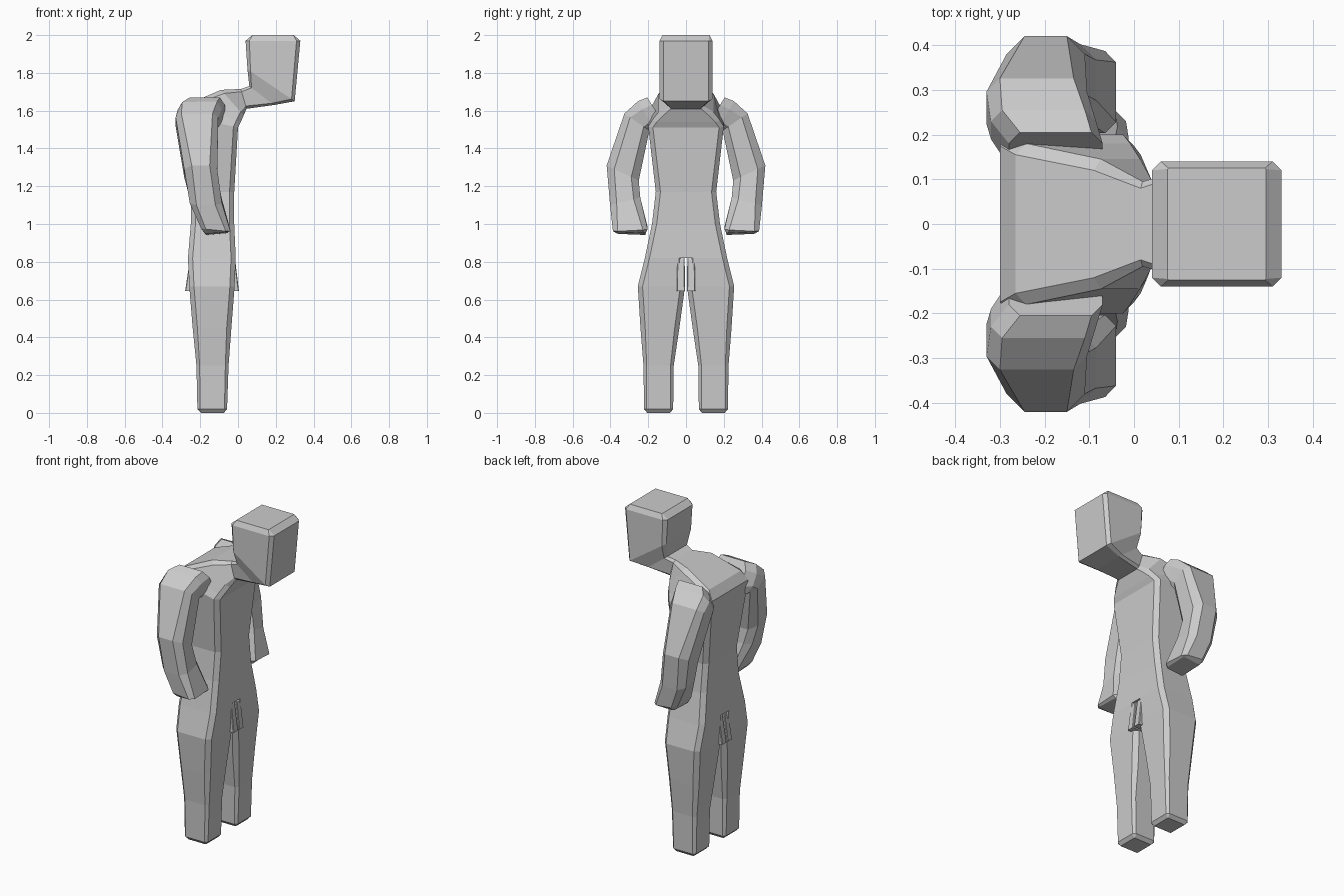
import bpy, bmesh
from mathutils import Vector


def ring(back, front, yc, w, tilt=0.0, c=0.025):
    """Chamfered rectangle spanning back->front (x, z), half width w in y."""
    a, b = Vector((back[0], 0, back[1])), Vector((front[0], 0, front[1]))
    d = (b - a).normalized() * c
    pts = [(a, -w + c), (a + d, -w), (b - d, -w), (b, -w + c),
           (b, w - c), (b - d, w), (a + d, w), (a, w - c)]
    return [p + Vector((0, yc + y, tilt * y / w)) for p, y in pts]


def loft(name, rings, mirror=False):
    bm = bmesh.new()
    loops = [[bm.verts.new(p) for p in ring(*r)] for r in rings]
    for lo, hi in zip(loops, loops[1:]):
        for i in range(8):
            j = (i + 1) % 8
            bm.faces.new((lo[i], lo[j], hi[j], hi[i]))
    bm.faces.new(loops[0])
    bm.faces.new(loops[-1])
    bmesh.ops.recalc_face_normals(bm, faces=bm.faces)
    mesh = bpy.data.meshes.new(name)
    bm.to_mesh(mesh)
    bm.free()
    obj = bpy.data.objects.new(name, mesh)
    bpy.context.collection.objects.link(obj)
    if mirror:
        m = obj.modifiers.new("mirror", 'MIRROR')
        m.use_axis = (False, True, False)
        m.use_mirror_merge = False
    return obj


# Torso bending forward into the neck and the block head
loft("torso_and_head", [
    ((-0.265, 0.82), (-0.012, 0.82), 0, 0.218),
    ((-0.25, 1.00), (-0.02, 1.00), 0, 0.18),
    ((-0.25, 1.17), (-0.02, 1.17), 0, 0.16),
    ((-0.30, 1.58), (0.0, 1.51), 0, 0.20),
    ((-0.265, 1.635), (0.015, 1.54), 0, 0.18),
    ((-0.09, 1.71), (0.03, 1.575), 0, 0.145),
    ((0.015, 1.715), (0.045, 1.61), 0, 0.095, 0, 0.015),
    ((0.06, 1.73), (0.19, 1.63), 0, 0.11, 0, 0.015),
    ((0.05, 1.82), (0.30, 1.65), 0, 0.14, 0, 0.02),
    ((0.04, 1.97), (0.33, 1.97), 0, 0.14, 0, 0.02),
    ((0.075, 2.0), (0.295, 2.0), 0, 0.125, 0, 0.002),
])

# Legs
loft("leg", [
    ((-0.195, 0.0), (-0.075, 0.0), 0.145, 0.06, 0, 0.003),
    ((-0.215, 0.02), (-0.058, 0.02), 0.145, 0.077, 0, 0.014),
    ((-0.22, 0.25), (-0.05, 0.25), 0.145, 0.08, 0, 0.017),
    ((-0.24, 0.45), (-0.035, 0.45), 0.138, 0.103),
    ((-0.258, 0.67), (-0.018, 0.67), 0.13, 0.125),
    ((-0.265, 0.82), (-0.012, 0.82), 0.115, 0.103),
    ((-0.26, 0.88), (-0.02, 0.88), 0.105, 0.08),
], mirror=True)

# Small folds hanging at the inner thigh
loft("crotch_fold", [
    ((-0.28, 0.645), (0.005, 0.645), 0.027, 0.022, 0, 0.004),
    ((-0.255, 0.81), (-0.015, 0.81), 0.027, 0.020, 0, 0.004),
    ((-0.22, 0.86), (-0.05, 0.86), 0.02, 0.012, 0, 0.004),
], mirror=True)

# Arms hanging from the shoulders, bent at the elbow
loft("arm", [
    ((-0.28, 1.59), (-0.07, 1.59), 0.155, 0.05, 0.08),
    ((-0.32, 1.57), (-0.085, 1.575), 0.21, 0.045, 0.075),
    ((-0.33, 1.54), (-0.105, 1.54), 0.26, 0.066, 0.045, 0.03),
    ((-0.285, 1.27), (-0.11, 1.27), 0.335, 0.085, 0.04, 0.04),
    ((-0.255, 1.12), (-0.085, 1.12), 0.322, 0.08, -0.02, 0.035),
    ((-0.195, 0.98), (-0.04, 0.965), 0.295, 0.092, -0.005),
    ((-0.17, 0.945), (-0.055, 0.955), 0.29, 0.075, 0.003, 0.01),
], mirror=True)
